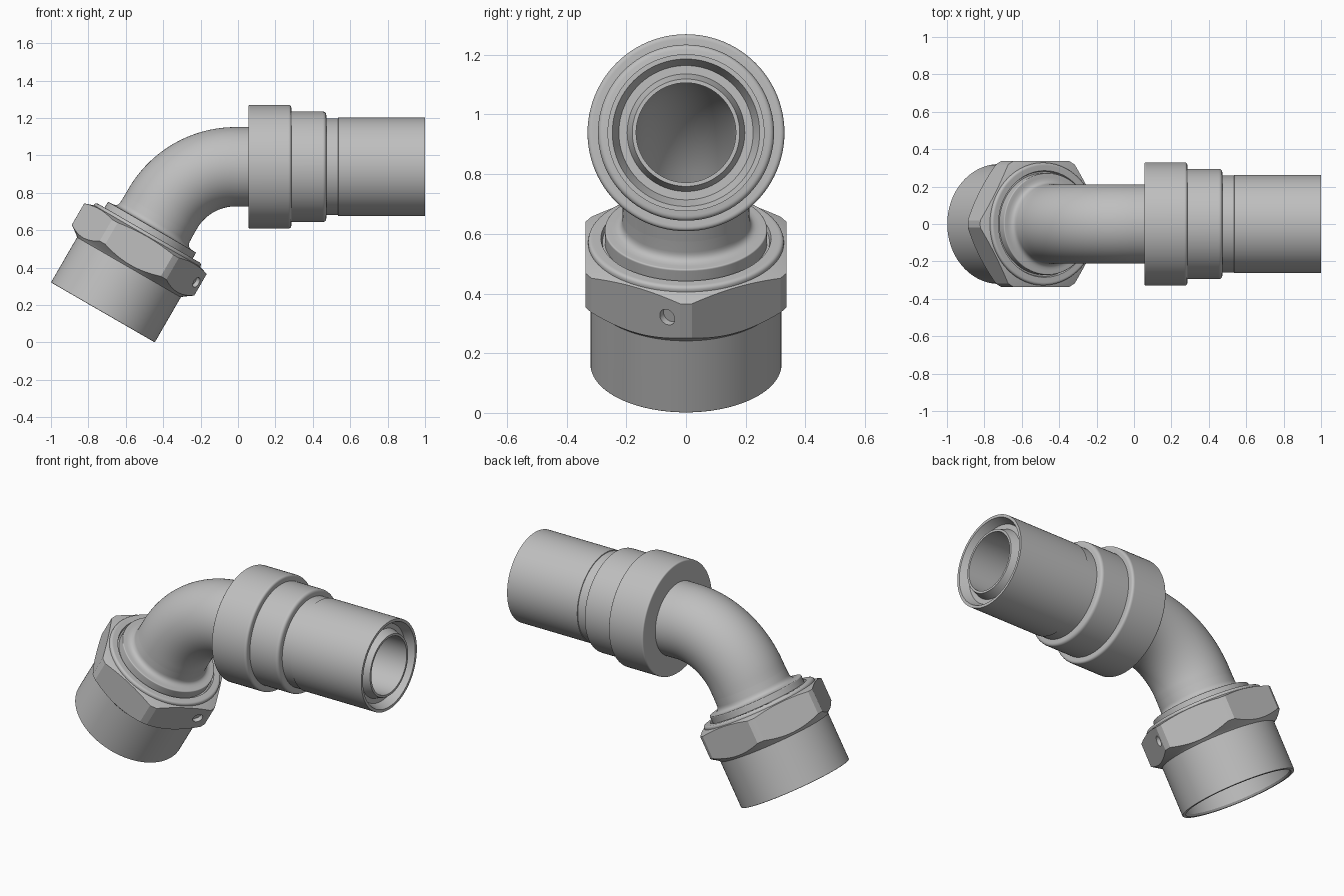
import bpy, bmesh
from math import sin, cos, pi, radians
from mathutils import Vector, Matrix

cube = bpy.data.objects.get("Cube")
if cube:
    bpy.data.objects.remove(cube)

metal = bpy.data.materials.new("brushed grey metal")
metal.use_nodes = True
GREY = (0.52, 0.52, 0.52, 1)
metal.diffuse_color = GREY
metal.node_tree.nodes["Principled BSDF"].inputs["Base Color"].default_value = GREY

# Frames: the outlet runs along +x, the inlet axis leans 30 degrees from vertical
AXIS_Z = 0.939
OUTLET = Matrix.Translation((0, 0, AXIS_Z)) @ Matrix.Rotation(pi / 2, 4, 'Y')
INLET = Matrix.Translation((-0.7224, 0, 0.1603)) @ Matrix.Rotation(pi / 6, 4, 'Y')
BEND, BEND_X = 0.45, -0.013
PIPE_R, BORE_R = 0.212, 0.167


def make_object(name, bm, frame=Matrix(), flip=False):
    bmesh.ops.recalc_face_normals(bm, faces=bm.faces)
    if flip:
        bmesh.ops.reverse_faces(bm, faces=bm.faces)
    mesh = bpy.data.meshes.new(name)
    bm.to_mesh(mesh)
    bm.free()
    mesh.materials.append(metal)
    obj = bpy.data.objects.new(name, mesh)
    obj.matrix_world = frame
    bpy.context.collection.objects.link(obj)
    return obj


def select(obj):
    bpy.ops.object.select_all(action='DESELECT')
    obj.select_set(True)
    bpy.context.view_layer.objects.active = obj


def finish(obj):
    select(obj)
    bpy.ops.object.shade_smooth_by_angle(angle=radians(28))
    mod = obj.modifiers.new("even shading", 'WEIGHTED_NORMAL')
    mod.keep_sharp = True


def boolean(obj, cutter, operation):
    mod = obj.modifiers.new("cut", 'BOOLEAN')
    mod.operation, mod.object, mod.solver = operation, cutter, 'EXACT'
    select(obj)
    bpy.ops.object.modifier_apply(modifier=mod.name)
    bpy.data.objects.remove(cutter)


def rounded(profile):
    """Round each (along, radius, fillet) corner with a small curve."""
    pts = [Vector(p[:2]) for p in profile]
    out = []
    for i, p in enumerate(profile):
        f = p[2] if len(p) > 2 else 0
        if not f:
            out.append(pts[i])
            continue
        a = pts[i] + (pts[i - 1] - pts[i]).normalized() * f
        b = pts[i] + (pts[i + 1] - pts[i]).normalized() * f
        for k in range(7):
            t = k / 6
            out.append(a * (1 - t) ** 2 + pts[i] * 2 * t * (1 - t) + b * t * t)
    return out


def bridge(bm, rings, closed):
    n = len(rings[0])
    pairs = list(zip(rings, rings[1:])) + ([(rings[-1], rings[0])] if closed else [])
    for a, b in pairs:
        for j in range(n):
            k = (j + 1) % n
            bm.faces.new((a[j], a[k], b[k], b[j]))


def lathe(name, profile, frame, sides=96, closed=False, capped=False):
    bm = bmesh.new()
    rings = [[bm.verts.new((r * cos(2 * pi * j / sides), r * sin(2 * pi * j / sides), t))
              for j in range(sides)] for t, r in rounded(profile)]
    bridge(bm, rings, closed)
    if capped:
        bm.faces.new(rings[0])
        bm.faces.new(rings[-1])
    return make_object(name, bm, frame)


def elbow(name, radius, start_x, tail, flip=False, sides=96, steps=32):
    """Straight run, 60 degree bend, straight tail."""
    centre = Vector((BEND_X, 0, AXIS_Z - BEND))
    path = [(0, start_x - BEND_X)] + [(pi / 3 * i / steps, 0) for i in range(steps + 1)]
    path.append((pi / 3, -tail))
    bm = bmesh.new()
    rings = []
    for a, shift in path:
        normal = Vector((-sin(a), 0, cos(a)))
        p = centre + normal * BEND + Vector((cos(a), 0, sin(a))) * shift
        rings.append([bm.verts.new(p + normal * radius * cos(2 * pi * j / sides)
                      + Vector((0, radius * sin(2 * pi * j / sides), 0)))
                      for j in range(sides)])
    bridge(bm, rings, False)
    return make_object(name, bm, flip=flip)


# Bent pipe and its through bore
finish(elbow("bent_pipe", PIPE_R, 0.07, 0.1))
finish(elbow("pipe_bore", BORE_R, 1.0, 0.24, flip=True))

# Stepped outlet: two collars, neck, tube and the grooved end
finish(lathe("outlet_body", [
    (0.055, 0.2), (0.055, 0.33, 0.01), (0.285, 0.33, 0.016), (0.285, 0.295),
    (0.47, 0.295, 0.018), (0.474, 0.259), (0.535, 0.259), (0.536, 0.263),
    (1.0, 0.263), (1.0, 0.247), (0.95, 0.225), (0.95, 0.197),
    (1.0, 0.18), (1.0, BORE_R)], OUTLET))

# Hollow inlet skirt with a conical seat
finish(lathe("inlet_skirt", [
    (0.31, 0.3205), (0.0, 0.3205, 0.005), (0.0, 0.302), (0.012, 0.295),
    (0.3, 0.295), (0.4, BORE_R)], INLET))

# Hexagonal nut with turned chamfers and a blind wire hole
nut = lathe("hex_nut", [(0.2, 0.389), (0.6, 0.389)], INLET, sides=6, capped=True)
chamfer = lathe("chamfer_cutter", [
    (0.277, 0.305), (0.277, 0.319), (0.289, 0.331), (0.322, 0.378),
    (0.455, 0.378), (0.473, 0.325), (0.473, 0.305)], INLET, sides=120, closed=True)
boolean(nut, chamfer, 'INTERSECT')
face_normal = Vector((cos(pi / 6), -sin(pi / 6), 0))
hole_spot = Vector((0.353, -0.063, 0.389)) - face_normal * 0.025
drill = lathe("drill_cutter", [(0, 0.029), (0.1, 0.029)],
              INLET @ Matrix.Translation(hole_spot)
              @ face_normal.to_track_quat('Z', 'Y').to_matrix().to_4x4(),
              sides=32, capped=True)
boolean(nut, drill, 'DIFFERENCE')
finish(nut)

# Rounded retaining lip, groove and flared pipe shoulder
finish(lathe("lip_and_flare", [
    (0.455, 0.328), (0.49, 0.328, 0.016), (0.49, 0.285), (0.475, 0.28),
    (0.475, 0.272), (0.526, 0.272, 0.006), (0.527, 0.25), (0.53, 0.214, 0.03),
    (0.6, PIPE_R)], INLET))
